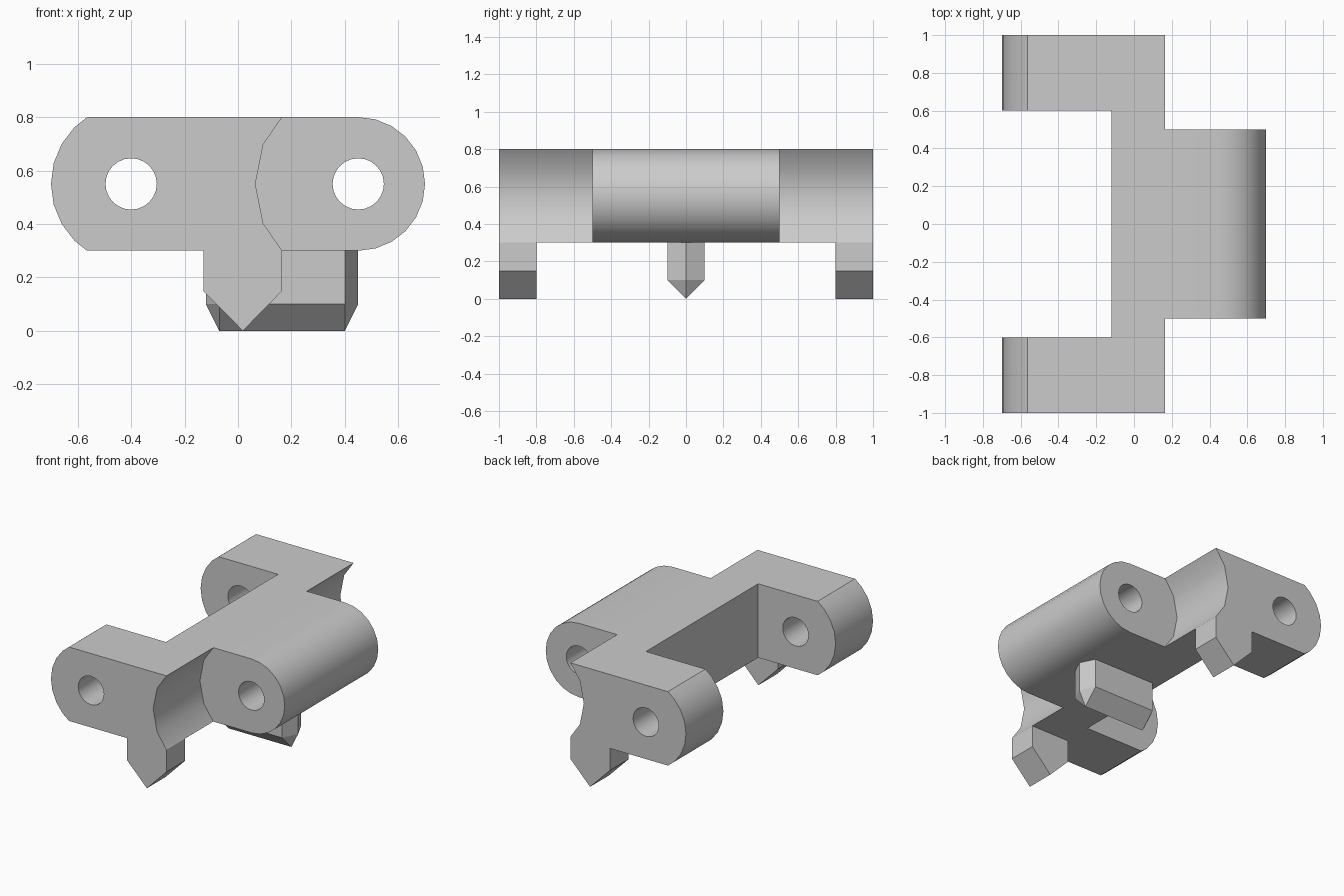
import bpy, bmesh
from math import sin, cos, radians, pi

if "Cube" in bpy.data.objects:
    bpy.data.objects.remove(bpy.data.objects["Cube"])

grey = bpy.data.materials.new("plain grey")
grey.use_nodes = True
grey.diffuse_color = (0.6, 0.6, 0.6, 1)
grey.node_tree.nodes["Principled BSDF"].inputs["Base Color"].default_value = (0.6, 0.6, 0.6, 1)

TOP, BOTTOM, MID = 0.8, 0.3, 0.55
BACK_PIN, FRONT_PIN = -0.4, 0.45


def finish(name, bm):
    bmesh.ops.recalc_face_normals(bm, faces=bm.faces)
    mesh = bpy.data.meshes.new(name)
    bm.to_mesh(mesh)
    bm.free()
    mesh.materials.append(grey)
    ob = bpy.data.objects.new(name, mesh)
    bpy.context.collection.objects.link(ob)
    return ob


def prism(name, profile, y0, y1):
    """Extrude an (x, z) outline along y."""
    bm = bmesh.new()
    face = bm.faces.new([bm.verts.new((x, y0, z)) for x, z in profile])
    ext = bmesh.ops.extrude_face_region(bm, geom=[face])
    for v in ext["geom"]:
        if isinstance(v, bmesh.types.BMVert):
            v.co.y = y1
    return finish(name, bm)


def box(name, x0, x1, y, z0, z1):
    return prism(name, [(x0, z0), (x1, z0), (x1, z1), (x0, z1)], -y, y)


def arc(cx, radius, degrees):
    return [(cx + radius * cos(radians(a)), MID + radius * sin(radians(a))) for a in degrees]


def combine(target, tool, operation):
    mod = target.modifiers.new(operation, "BOOLEAN")
    mod.operation, mod.solver, mod.object = operation, "EXACT", tool
    bpy.context.view_layer.objects.active = target
    bpy.ops.object.modifier_apply(modifier=mod.name)
    bpy.data.objects.remove(tool)


# Full-width section: rounded hinge end, hollow front edge and pointed foot
section = [(-0.565, TOP)]
section += arc(BACK_PIN, 0.3, range(135, 226, 15))
section += [(-0.565, BOTTOM), (-0.13, BOTTOM), (-0.13, 0.15), (0.018, 0),
            (0.165, 0.15), (0.165, BOTTOM)]
section += arc(FRONT_PIN, 0.385, (202.5, 180, 157.5)) + [(0.165, TOP)]
link = prism("track_link", section, -1, 1)

# Leave the feet and the hinge lugs only at the two ends
combine(link, box("foot_cutter", -0.5, 0.5, 0.8, -0.2, BOTTOM), "DIFFERENCE")
combine(link, box("lug_cutter", -1, -0.12, 0.6, 0, 1), "DIFFERENCE")

# Central hinge barrel
barrel = [(0, TOP), (0, BOTTOM)] + arc(FRONT_PIN, 0.25, range(-90, 91, 15))
combine(link, prism("hinge_barrel", barrel, -0.5, 0.5), "UNION")

# Central guide tooth with pointed ends and a lower ridge
bm = bmesh.new()
points = [(x, y, z) for x in (-0.07, 0.4) for y in (-0.1, 0.1) for z in (0.1, 0.4)]
points += [(x, 0, z) for x in (-0.12, 0.45) for z in (0.1, BOTTOM)]
points += [(-0.07, 0, 0), (0.4, 0, 0)]
points = [(x, y, BOTTOM if z > BOTTOM else z) for x, y, z in points]
bmesh.ops.convex_hull(bm, input=[bm.verts.new(p) for p in points])
bmesh.ops.dissolve_limit(bm, angle_limit=0.01, verts=bm.verts, edges=bm.edges)
combine(link, finish("guide_tooth", bm), "UNION")

# Pin holes
for cx in (BACK_PIN, FRONT_PIN):
    hole = arc(cx, 0.096, range(0, 360, 15))
    combine(link, prism("pin_hole_cutter", hole, -1.2, 1.2), "DIFFERENCE")

# Smooth curved walls, crisp edges
bpy.ops.object.select_all(action="DESELECT")
link.select_set(True)
bpy.context.view_layer.objects.active = link
bpy.ops.object.shade_smooth_by_angle(angle=radians(23.5))
